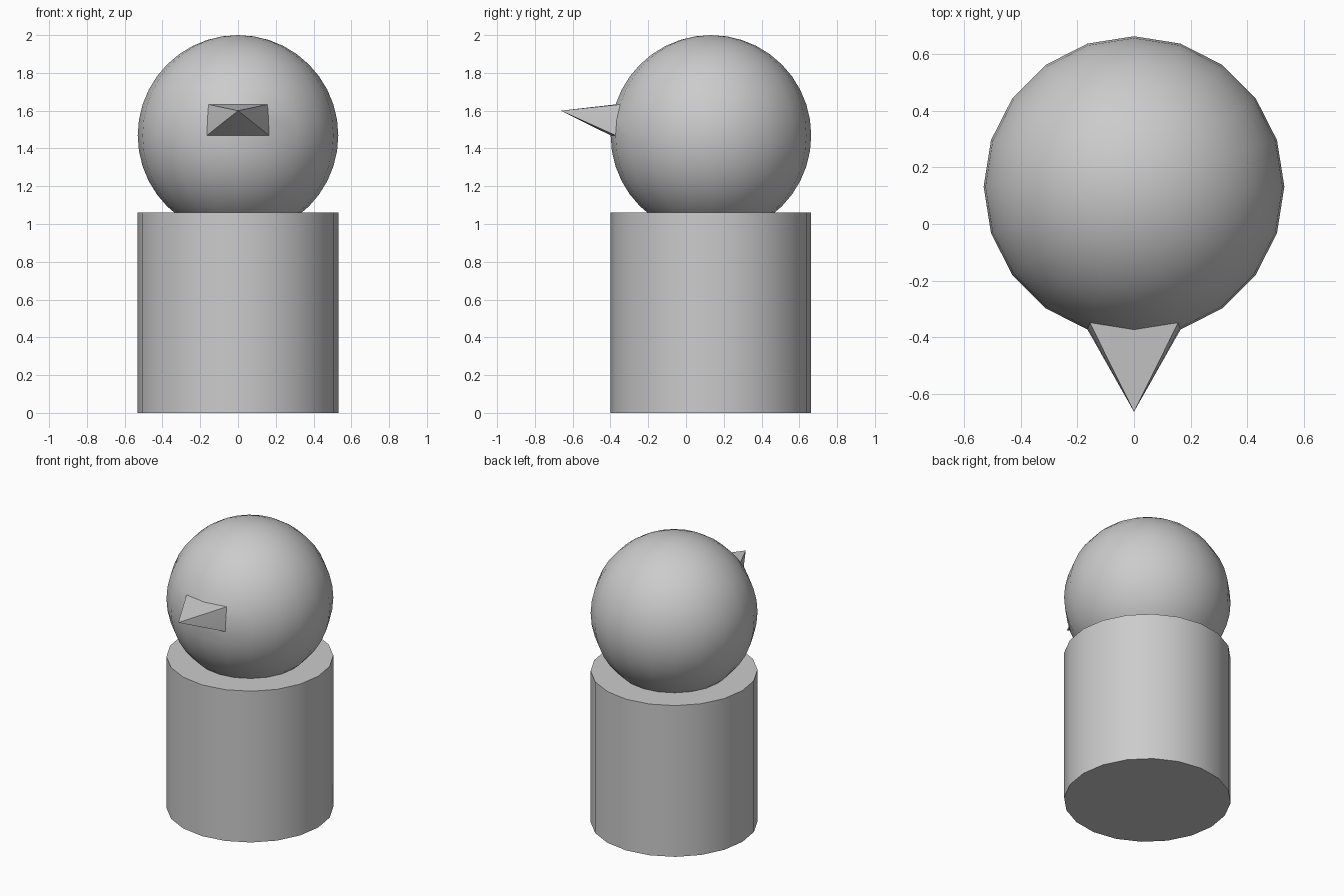
import bpy, bmesh, math
from mathutils import Vector

if "Cube" in bpy.data.objects:
    bpy.data.objects.remove(bpy.data.objects["Cube"])

R = 0.531          # shared radius of body and head
CY = 0.132         # depth offset of the figure's axis
SIDES = 20
HEAD_Z = 2 - R

grey = bpy.data.materials.new("plain_grey")
grey.diffuse_color = (0.6, 0.6, 0.6, 1)
grey.use_nodes = True
grey.node_tree.nodes["Principled BSDF"].inputs["Base Color"].default_value = grey.diffuse_color


def finish(obj, name):
    obj.name = name
    obj.data.materials.append(grey)
    bpy.ops.object.shade_smooth_by_angle(angle=math.radians(30))


# Body: a 20-sided drum as tall as it is wide
bpy.ops.mesh.primitive_cylinder_add(vertices=SIDES, radius=R, depth=2 * R,
                                    location=(0, CY, R))
finish(bpy.context.object, "body")

# Head: a sphere sunk into the top of the body
bpy.ops.mesh.primitive_uv_sphere_add(segments=SIDES, ring_count=SIDES, radius=R,
                                     location=(0, CY, HEAD_Z))
head = bpy.context.object
bm = bmesh.new()
bm.from_mesh(head.data)

# Beak: the front vertex just above the equator, pulled out to a point
a = math.pi / SIDES
front = Vector((0, -R * math.cos(a), R * math.sin(a)))
tip = min(bm.verts, key=lambda v: (v.co - front).length)
for face in list(tip.link_faces):
    corner = max(face.verts, key=lambda v: (v.co - tip.co).length)
    bmesh.utils.face_split(face, tip, corner)
tip.co = (0, -0.663 - CY, 1.60 - HEAD_Z)

bm.to_mesh(head.data)
bm.free()
finish(head, "head_with_beak")
